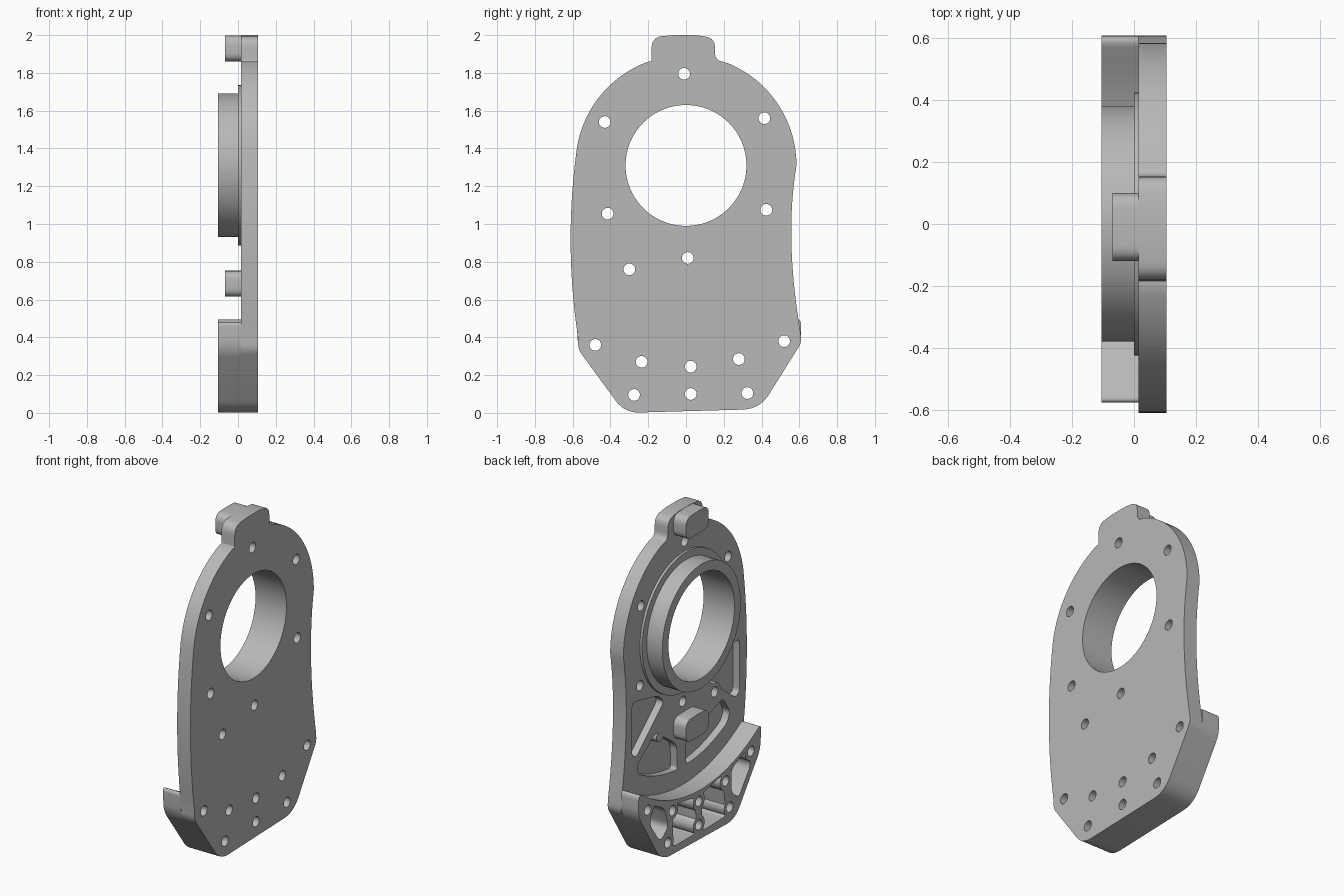
import bpy, bmesh, math
from mathutils import Vector

cube = bpy.data.objects.get("Cube")
if cube:
    bpy.data.objects.remove(cube)

mat = bpy.data.materials.new("machined_grey")
mat.use_nodes = True
grey = (0.48, 0.48, 0.48, 1)
mat.diffuse_color = grey
mat.node_tree.nodes["Principled BSDF"].inputs["Base Color"].default_value = grey

CENTRE = (0, 1.31)          # bore axis in the (y, z) plane
FACE, BACK, FLOOR, FRONT = 0.015, 0.105, 0.06, -0.105


def circle(c, r, n=32):
    return arc(c, r, 0, 360 - 360 / n, n)


def arc(c, r, a0, a1, n):
    angles = [math.radians(a0 + (a1 - a0) * i / (n - 1)) for i in range(n)]
    return [(c[0] + r * math.cos(a), c[1] + r * math.sin(a)) for a in angles]


def bezier(a, b, c, n=14):
    a, b, c = Vector(a), Vector(b), Vector(c)
    return [tuple(a * (1 - t) ** 2 + b * 2 * t * (1 - t) + c * t * t)
            for t in (i / n for i in range(n + 1))]


def rounded(corners, default=0.0):
    """Round each (y, z[, radius]) corner of a closed profile."""
    out = []
    for i, p in enumerate(corners):
        r = p[2] if len(p) > 2 else default
        c = Vector(p[:2])
        a = Vector(corners[i - 1][:2]) - c
        b = Vector(corners[(i + 1) % len(corners)][:2]) - c
        d = min(r, 0.48 * a.length, 0.48 * b.length)
        if d > 0.001:
            out += bezier(c + a.normalized() * d, c, c + b.normalized() * d, 7)
        else:
            out.append(tuple(c))
    return out


def prisms(name, profiles, x0, x1):
    """Extrude closed (y, z) profiles along x into one object."""
    bm = bmesh.new()
    for prof in profiles:
        face = bm.faces.new([bm.verts.new((x0, y, z)) for y, z in prof])
        ext = bmesh.ops.extrude_face_region(bm, geom=[face])
        verts = [g for g in ext["geom"] if isinstance(g, bmesh.types.BMVert)]
        bmesh.ops.translate(bm, verts=verts, vec=(x1 - x0, 0, 0))
    bmesh.ops.recalc_face_normals(bm, faces=bm.faces)
    mesh = bpy.data.meshes.new(name)
    bm.to_mesh(mesh)
    bm.free()
    mesh.materials.append(mat)
    ob = bpy.data.objects.new(name, mesh)
    bpy.context.collection.objects.link(ob)
    return ob


def activate(ob):
    bpy.ops.object.select_all(action="DESELECT")
    ob.select_set(True)
    bpy.context.view_layer.objects.active = ob


def cut(ob, cutter):
    activate(ob)
    mod = ob.modifiers.new("cut", "BOOLEAN")
    mod.operation, mod.solver, mod.object = "DIFFERENCE", "EXACT", cutter
    bpy.ops.object.modifier_apply(modifier=mod.name)


# Plate outline: tab, shoulders, waisted sides and chamfered foot
foot = [(0.61, 0.37, 0.05), (0.39, 0.02, 0.09), (-0.325, 0, 0.08), (-0.57, 0.335, 0.05)]
tab = [(-0.182, 1.86, 0.05), (-0.182, 1.99, 0.06), (-0.06, 2), (0.05, 2),
       (0.152, 1.985, 0.06), (0.155, 1.87, 0.05)]
outline = rounded(
    tab + arc(CENTRE, 0.585, 68, 2, 24)
    + bezier((0.585, 1.31), (0.52, 0.93), (0.607, 0.42)) + foot
    + bezier((-0.572, 0.4), (-0.647, 0.9), (-0.578, 1.4))
    + arc(CENTRE, 0.585, 170, 110, 22))
plate = prisms("face_plate", [outline], FACE, BACK)

# Raised lower block with a curved upper edge concentric with the bore
block_top = arc(CENTRE, 1.0, 270 - 31, 270 + 32, 30)
block_outline = rounded(foot + [(-0.58, 0.49, 0.06)] + block_top + [(0.608, 0.51, 0.06)])
block = prisms("lower_block", [block_outline], FRONT, FACE)

# Bearing ring and its shallow step
step = prisms("ring_step", [circle(CENTRE, 0.425, 96)], 0, FACE)
ring = prisms("bearing_ring", [circle(CENTRE, 0.38, 96)], FRONT, FACE)

# Two rounded stop pads
pads = []
for name, z in (("upper_pad", 1.93), ("lower_pad", 0.685)):
    shape = [(-0.12, z - 0.07), (0.1, z - 0.07), (0.1, z + 0.065), (-0.02, z + 0.07), (-0.12, z + 0.065)]
    pads.append(prisms(name, [rounded(shape, 0.05)], -0.07, FACE))

# Screw hole positions
block_holes = [(-0.48, 0.36), (-0.235, 0.27), (0.025, 0.245), (0.28, 0.285),
               (0.52, 0.38), (-0.275, 0.095), (0.025, 0.1), (0.325, 0.105)]
plate_holes = [(-0.01, 1.795), (-0.43, 1.54), (0.415, 1.56), (-0.415, 1.055),
               (0.425, 1.075), (0.01, 0.82), (-0.3, 0.76)]

# Weight-saving pockets in the plate, leaving ribs between them
pockets = [
    [(0.5, 1.0), (0.25, 0.945), (0.19, 0.89), (0.46, 0.65), (0.5, 0.67)],
    [(-0.54, 1.0), (-0.25, 0.94), (-0.2, 0.88), (-0.5, 0.65), (-0.54, 0.67)],
    [(0.27, 0.73), (0.46, 0.59)] + arc(CENTRE, 0.89, 299, 274, 10) + [(0.07, 0.58)],
    [(-0.02, 0.57), (-0.02, 0.43)] + arc(CENTRE, 0.89, 267, 242, 10)
    + [(-0.45, 0.58), (-0.38, 0.69)],
]
# Deep pockets in the block
deep = [
    [(0.47, 0.39), (0.36, 0.33), (0.32, 0.2), (0.4, 0.14), (0.5, 0.28)],
    [(0.27, 0.32), (0.06, 0.28), (0.05, 0.06), (0.28, 0.06)],
    [(-0.01, 0.28), (-0.2, 0.32), (-0.24, 0.055), (0, 0.05)],
    [(-0.29, 0.32), (-0.42, 0.38), (-0.48, 0.28), (-0.36, 0.12), (-0.29, 0.18)],
]
pocket_cutter = prisms("pocket_cutter", [rounded(p, 0.035) for p in pockets + deep], -0.2, FLOOR)
bosses = [circle(h, 0.055) for h in block_holes + [plate_holes[-1]]]
bosses.append(circle((0.23, 0.69), 0.035))
boss_keep = prisms("boss_keep", bosses, -0.3, 0.3)
cut(pocket_cutter, boss_keep)
hole_cutter = prisms("hole_cutter", [circle(h, 0.031, 24) for h in block_holes + plate_holes]
                     + [circle(CENTRE, 0.32, 96)], -0.4, 0.4)

for part in (plate, block):
    cut(part, pocket_cutter)
for part in (plate, block, step, ring):
    cut(part, hole_cutter)
for helper in (pocket_cutter, boss_keep, hole_cutter):
    bpy.data.objects.remove(helper)

for part in [plate, block, step, ring] + pads:
    activate(part)
    bpy.ops.object.shade_smooth_by_angle(angle=math.radians(30))
